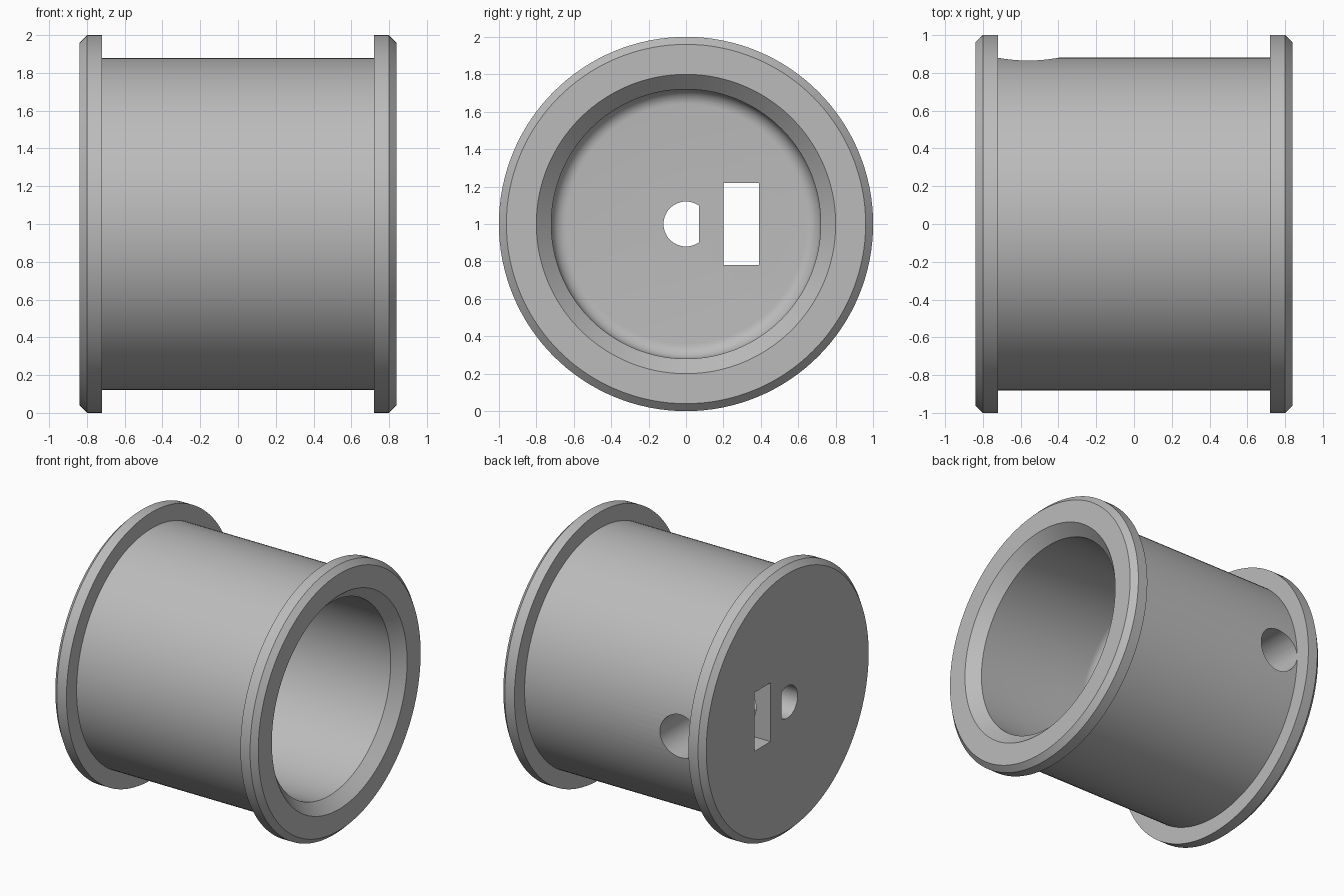
import bpy, bmesh, math
from mathutils import Matrix, Vector

cube = bpy.data.objects.get("Cube")
if cube:
    bpy.data.objects.remove(cube, do_unlink=True)

CENTRE = Vector((0, 0, 1))
END, RIM, BODY, BORE = 0.84, 1.0, 0.88, 0.72
FLOOR, FILLET = -0.2, 0.08

grey = bpy.data.materials.new("plain grey")
grey.use_nodes = True
colour = (0.5, 0.5, 0.5, 1)
grey.diffuse_color = colour
grey.node_tree.nodes["Principled BSDF"].inputs["Base Color"].default_value = colour


def make_object(name, bm):
    bmesh.ops.recalc_face_normals(bm, faces=bm.faces)
    mesh = bpy.data.meshes.new(name)
    bm.to_mesh(mesh)
    bm.free()
    mesh.materials.append(grey)
    obj = bpy.data.objects.new(name, mesh)
    bpy.context.collection.objects.link(obj)
    return obj


def revolve(name, profile, steps):
    """Turn an (x, radius) profile around the x axis."""
    bm = bmesh.new()
    verts = [bm.verts.new((x, 0, r)) for x, r in profile]
    edges = [bm.edges.new(pair) for pair in zip(verts, verts[1:])]
    bmesh.ops.spin(bm, geom=verts + edges, cent=(0, 0, 0), axis=(1, 0, 0),
                   angle=math.tau, steps=steps)
    bmesh.ops.remove_doubles(bm, verts=bm.verts, dist=1e-4)
    bmesh.ops.translate(bm, verts=bm.verts, vec=CENTRE)
    return make_object(name, bm)


def prism(name, outline, start, end, matrix):
    """Extrude a closed 2D outline along local z, then place it."""
    bm = bmesh.new()
    face = bm.faces.new([bm.verts.new((u, v, start)) for u, v in outline])
    ext = bmesh.ops.extrude_face_region(bm, geom=[face])
    top = [g for g in ext["geom"] if isinstance(g, bmesh.types.BMVert)]
    bmesh.ops.translate(bm, verts=top, vec=(0, 0, end - start))
    bmesh.ops.transform(bm, matrix=matrix, verts=bm.verts)
    return make_object(name, bm)


def arc(radius, first, last, count):
    angles = [first + (last - first) * i / count for i in range(count + 1)]
    return [(radius * math.cos(a), radius * math.sin(a)) for a in angles]


# Spool: flanged barrel with a filleted blind bore and chamfered mouth
fillet = [(FLOOR + FILLET + u, BORE - FILLET + v)
          for u, v in arc(FILLET, math.pi, math.pi / 2, 8)]
profile = [(-END, 0), (-END, 0.96), (-0.8, RIM), (-0.72, RIM), (-0.72, BODY),
           (0.72, BODY), (0.72, RIM), (0.8, RIM), (END, 0.96), (END, 0.8),
           (0.76, BORE)] + fillet[::-1] + [(FLOOR, 0)]
spool = revolve("spool", profile, 128)

# Cutters: local (u, v, w) become (y, z, x) for cuts along the axle
along_x = Matrix.Translation(CENTRE) @ Matrix(
    ((0, 0, 1, 0), (1, 0, 0, 0), (0, 1, 0, 0), (0, 0, 0, 1)))
along_y = Matrix.Translation(CENTRE) @ Matrix(
    ((1, 0, 0, 0), (0, 0, 1, 0), (0, 1, 0, 0), (0, 0, 0, 1)))

flat = math.acos(0.07 / 0.12)
slot = [(0.2, -0.22), (0.39, -0.22), (0.39, 0.22), (0.2, 0.22)]
screw = [(u - 0.56, v) for u, v in arc(0.16, 0, math.tau, 48)[:-1]]
cutters = [
    prism("shaft_hole_cutter", arc(0.12, flat, math.tau - flat, 40), -1, 0, along_x),
    prism("nut_slot_cutter", slot, -1, 0, along_x),
    prism("screw_hole_cutter", screw, 0.03, 1.1, along_y),
]

# Cut the D-shaped shaft hole, nut slot and side screw hole
bpy.context.view_layer.objects.active = spool
for cutter in cutters:
    cutter.hide_render = True
    cut = spool.modifiers.new(cutter.name, "BOOLEAN")
    cut.operation, cut.solver, cut.object = "DIFFERENCE", "EXACT", cutter
    bpy.ops.object.modifier_apply(modifier=cut.name)
    bpy.data.objects.remove(cutter, do_unlink=True)

bpy.ops.object.select_all(action="DESELECT")
spool.select_set(True)
bpy.ops.object.shade_smooth_by_angle(angle=math.radians(30))
